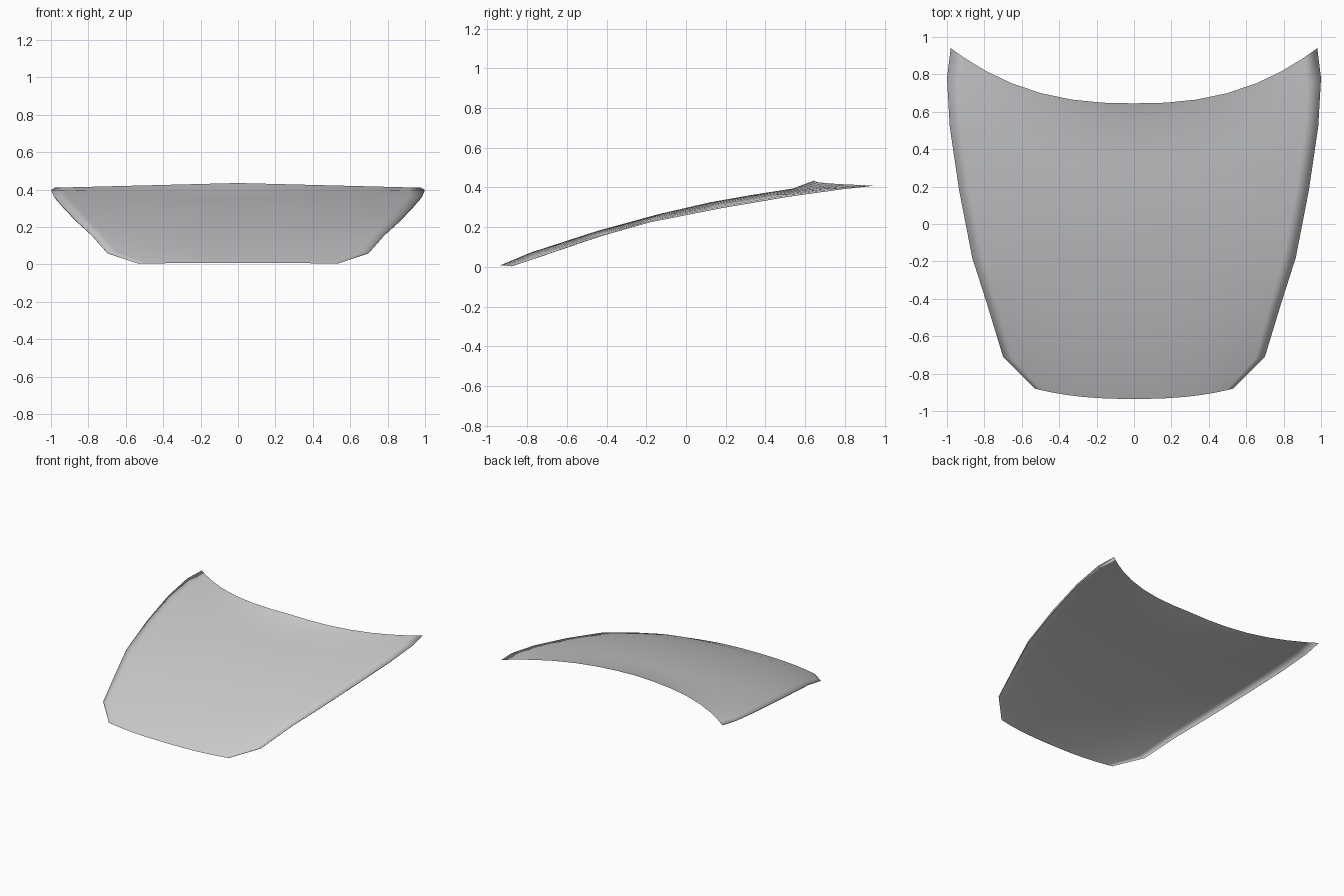
import bpy, bmesh

if "Cube" in bpy.data.objects:
    bpy.data.objects.remove(bpy.data.objects["Cube"])

# Stations from nose to windscreen:
# centre y, centre z, side x, side y, side z, depth of rolled side edge
stations = [
    (-0.935, 0.008, 0.53, -0.88, 0.004, 0.002),
    (-0.78, 0.073, 0.70, -0.71, 0.062, 0.003),
    (-0.45, 0.180, 0.785, -0.43, 0.160, 0.006),
    (-0.14, 0.265, 0.865, -0.18, 0.233, 0.008),
    (0.12, 0.325, 0.935, 0.18, 0.306, 0.010),
    (0.33, 0.362, 0.985, 0.52, 0.364, 0.010),
    (0.54, 0.395, 1.0, 0.78, 0.398, 0.008),
    (0.645, 0.435, 0.98, 0.94, 0.410, 0.002),
]
columns = [0, 0.17, 0.34, 0.51, 0.67, 0.80, 0.925, 1.0]

paint = bpy.data.materials.new("light grey paint")
paint.diffuse_color = (0.6, 0.605, 0.62, 1)
paint.use_nodes = True
paint.node_tree.nodes["Principled BSDF"].inputs["Base Color"].default_value = paint.diffuse_color

# Right half of the bonnet skin
bm = bmesh.new()
grid = []
for i, (cy, cz, sx, sy, sz, roll) in enumerate(stations):
    zpow = 1.0 if i == len(stations) - 1 else 2.5
    row = [bm.verts.new((sx * u, cy + (sy - cy) * u ** 2.5,
                         cz + (sz - cz) * u ** zpow)) for u in columns]
    # side edge rolled slightly under
    row.append(bm.verts.new((sx - roll * 0.6, sy, sz - roll)))
    grid.append(row)
for a, b in zip(grid, grid[1:]):
    for j in range(len(a) - 1):
        bm.faces.new((a[j], a[j + 1], b[j + 1], b[j]))

mesh = bpy.data.meshes.new("bonnet_panel")
bm.to_mesh(mesh)
bm.free()
mesh.materials.append(paint)
for p in mesh.polygons:
    p.use_smooth = True
bonnet = bpy.data.objects.new("bonnet_panel", mesh)
bpy.context.collection.objects.link(bonnet)

# Left half
mirror = bonnet.modifiers.new("mirror", 'MIRROR')
mirror.use_axis[0] = True
mirror.use_clip = True
